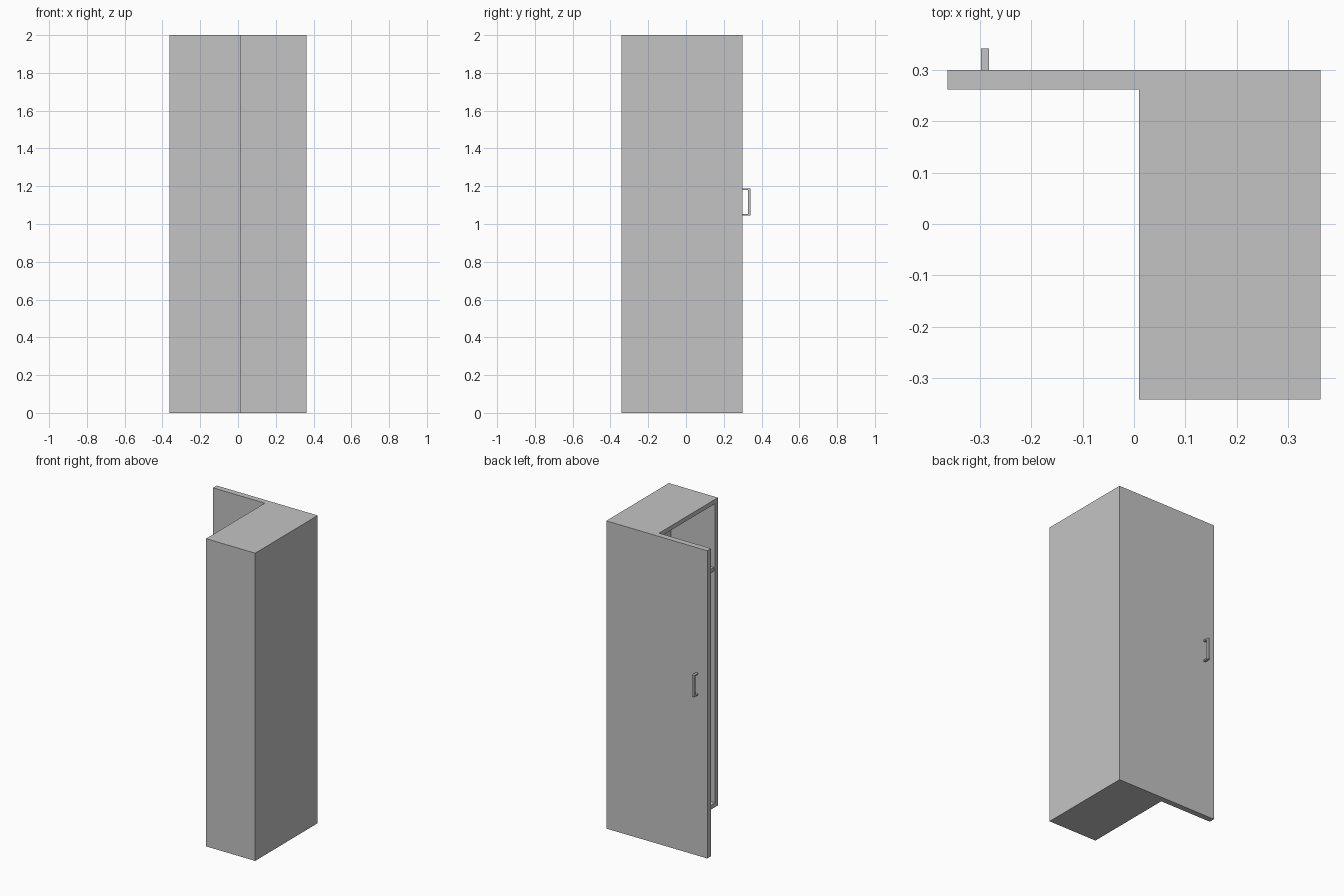
import bpy
import bmesh
from mathutils import Vector

cube = bpy.data.objects.get("Cube")
if cube:
    bpy.data.objects.remove(cube, do_unlink=True)

# Single painted grey
grey = bpy.data.materials.new("light grey")
grey.use_nodes = True
colour = (0.55, 0.55, 0.55, 1.0)
grey.diffuse_color = colour
grey.node_tree.nodes["Principled BSDF"].inputs["Base Color"].default_value = colour


def box(name, low, high):
    """Axis-aligned panel between two corners."""
    low, high = Vector(low), Vector(high)
    bm = bmesh.new()
    bmesh.ops.create_cube(bm, size=1)
    for v in bm.verts:
        v.co = Vector((v.co[i] + 0.5) * (high[i] - low[i]) + low[i] for i in range(3))
    mesh = bpy.data.meshes.new(name)
    bm.to_mesh(mesh)
    bm.free()
    mesh.materials.append(grey)
    obj = bpy.data.objects.new(name, mesh)
    bpy.context.collection.objects.link(obj)
    return obj


# Cabinet limits
X0, X1 = 0.01, 0.363
Y0, Y1 = -0.342, 0.30
H = 2.0
WALL, REAR, DOOR = 0.028, 0.036, 0.038
inner_y0, inner_y1 = Y0 + WALL, Y1 - DOOR
inner_x1 = X1 - REAR

# Cabinet, open towards -x
box("front_wall", (X0, Y0, 0), (X1, inner_y0, H))
box("rear_panel", (inner_x1, inner_y0, 0), (X1, inner_y1, H))
box("floor_panel", (X0, inner_y0, 0), (inner_x1, inner_y1, WALL))
box("top_panel", (X0, inner_y0, H - WALL), (inner_x1, inner_y1, H))
box("shelf", (X0 + 0.01, inner_y0, 1.53), (inner_x1, inner_y1, 1.555))

# Side wall and opened door in one flush plane
box("open_door", (-X1, inner_y1, 0), (X1, Y1, H))

# Pull handle: upright grip on two short posts
HX0, HX1, HY = -0.298, -0.282, 0.342
Z0, Z1, POST = 1.045, 1.188, 0.008
box("handle_grip", (HX0, HY - 0.014, Z0), (HX1, HY, Z1))
for name, z in (("handle_lower_post", Z0), ("handle_upper_post", Z1 - POST)):
    box(name, (HX0, Y1, z), (HX1, HY - 0.014, z + POST))
